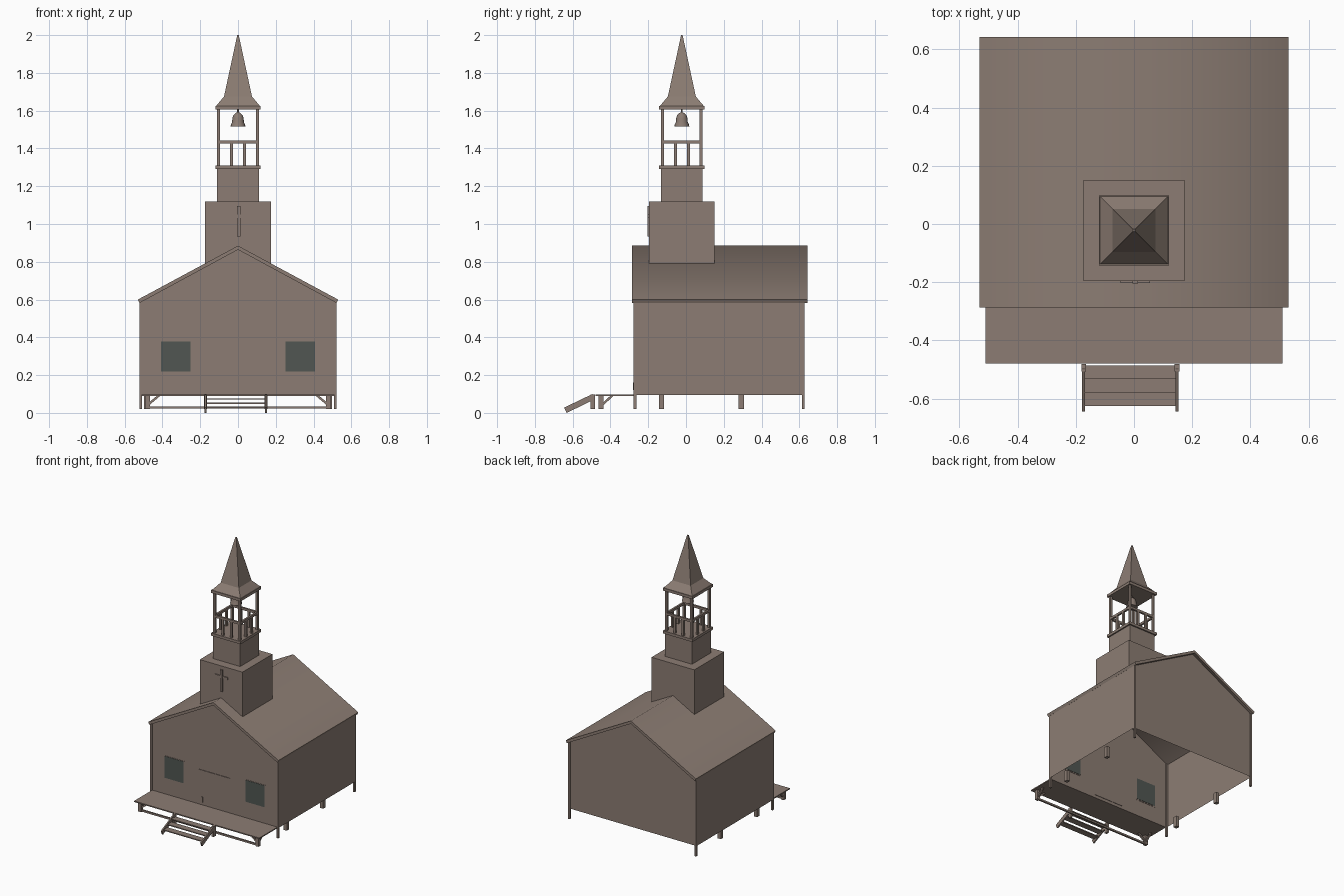
import bpy, bmesh, math
from mathutils import Vector

if "Cube" in bpy.data.objects:
    bpy.data.objects.remove(bpy.data.objects["Cube"])


def material(name, rgb):
    m = bpy.data.materials.new(name)
    m.diffuse_color = (*rgb, 1)
    m.use_nodes = True
    m.node_tree.nodes["Principled BSDF"].inputs["Base Color"].default_value = m.diffuse_color
    return m


WOOD = material("weathered_brown", (0.262, 0.204, 0.172))
GLASS = material("dark_window_green", (0.082, 0.094, 0.084))
CY = -0.022  # tower axis in y


def mesh(name, verts, faces, mat=WOOD, fix=True):
    me = bpy.data.meshes.new(name)
    me.from_pydata(verts, [], faces)
    if fix:
        bm = bmesh.new()
        bm.from_mesh(me)
        bmesh.ops.recalc_face_normals(bm, faces=bm.faces)
        bm.to_mesh(me)
        bm.free()
    me.materials.append(mat)
    ob = bpy.data.objects.new(name, me)
    bpy.context.collection.objects.link(ob)
    return ob


def box(name, x0, x1, y0, y1, z0, z1, mat=WOOD):
    v = [(x, y, z) for x in (x0, x1) for y in (y0, y1) for z in (z0, z1)]
    f = [(0, 1, 3, 2), (4, 6, 7, 5), (0, 4, 5, 1), (2, 3, 7, 6), (0, 2, 6, 4), (1, 5, 7, 3)]
    return mesh(name, v, f, mat)


def square_box(name, half, z0, z1):
    return box(name, -half, half, CY - half, CY + half, z0, z1)


def prism(name, pts, axis, a, b):
    """Extrude a 2D outline along y (points are x,z) or along x (points are y,z)."""
    put = (lambda p, t: (p[0], t, p[1])) if axis == "y" else (lambda p, t: (t, p[0], p[1]))
    n = len(pts)
    v = [put(p, a) for p in pts] + [put(p, b) for p in pts]
    f = [tuple(range(n)), tuple(range(n, 2 * n))]
    f += [(i, (i + 1) % n, n + (i + 1) % n, n + i) for i in range(n)]
    return mesh(name, v, f)


def beam(name, p, q, w):
    """Square bar between two points."""
    p, q = Vector(p), Vector(q)
    ob = box(name, -w / 2, w / 2, -w / 2, w / 2, -(q - p).length / 2, (q - p).length / 2)
    ob.rotation_mode = "QUATERNION"
    ob.rotation_quaternion = (q - p).to_track_quat("Z", "Y")
    ob.location = (p + q) / 2
    return ob


# Hall: open-bottomed thin walls
W, F, B, Z0, EAVE, PEAK = 0.52, -0.27, 0.62, 0.095, 0.585, 0.865
mesh("back_wall", [(W, B, Z0), (-W, B, Z0), (-W, B, EAVE), (0, B, PEAK), (W, B, EAVE)],
     [(0, 1, 2, 3, 4)], fix=False)
mesh("right_wall", [(W, F, Z0), (W, B, Z0), (W, B, EAVE), (W, F, EAVE)], [(0, 1, 2, 3)], fix=False)
mesh("left_wall", [(-W, B, Z0), (-W, F, Z0), (-W, F, EAVE), (-W, B, EAVE)], [(0, 1, 2, 3)], fix=False)

# Front wall in three panels with a two-part gable above
for name, a, b in (("left", -W, -0.175), ("middle", -0.175, 0.18), ("right", 0.18, W)):
    mesh("front_panel_" + name, [(a, F, Z0), (b, F, Z0), (b, F, EAVE), (a, F, EAVE)],
         [(0, 1, 2, 3)], fix=False)
mesh("gable_left", [(-W, F, EAVE), (0, F, EAVE), (0, F, PEAK)], [(0, 1, 2)], fix=False)
mesh("gable_right", [(0, F, EAVE), (W, F, EAVE), (0, F, PEAK)], [(0, 1, 2)], fix=False)

# Corner trims and foundation stubs
for s in (-1, 1):
    for y in (F, B):
        box("corner_trim", s * 0.514 - 0.007, s * 0.514 + 0.007, y - 0.007, y + 0.007, 0.02, 0.585)
    for y in (-0.13, 0.293):
        box("foundation_stub", s * 0.485 - 0.013, s * 0.485 + 0.013, y - 0.014, y + 0.014, 0.02, 0.1)

# Pitched roof slab, smooth over the ridge
roof = prism("roof", [(-0.53, 0.6), (0, 0.885), (0.53, 0.6), (0.521, 0.582), (0, 0.864), (-0.521, 0.582)],
             "y", -0.287, 0.642)
bpy.context.view_layer.objects.active = roof
roof.select_set(True)
bpy.ops.object.shade_smooth_by_angle(angle=math.radians(65))
roof.select_set(False)

# Windows, door and handle
for s in (-1, 1):
    c = s * 0.33
    box("window_frame", c - 0.083, c + 0.083, F - 0.002, F + 0.002, 0.21, 0.38)
    box("window_glass", c - 0.078, c + 0.078, F - 0.004, F + 0.004, 0.218, 0.377, GLASS)
box("door", -0.125, 0.125, F - 0.004, F + 0.003, 0.112, 0.355)
box("door_handle", -0.104, -0.094, F - 0.01, F - 0.004, 0.12, 0.16)

# Porch deck with posts, braces and low rail
box("porch_deck", -0.51, 0.51, -0.48, F, 0.09, 0.098)
box("porch_rail", -0.48, 0.48, -0.456, -0.444, 0.022, 0.035)
for s in (-1, 1):
    x = s * 0.478
    box("porch_post", x - 0.012, x + 0.012, -0.462, -0.438, 0.02, 0.09)
    beam("side_brace", (x, -0.445, 0.042), (x, -0.39, 0.092), 0.012)
    beam("front_brace", (x, -0.45, 0.042), (x - s * 0.06, -0.45, 0.092), 0.012)

# Stairs
for x in (-0.173, 0.148):
    prism("stair_stringer", [(-0.645, 0.028), (-0.495, 0.1), (-0.495, 0.066), (-0.632, 0.0)],
          "x", x - 0.005, x + 0.005)
    box("stair_post", x - 0.008, x + 0.008, -0.506, -0.481, 0.02, 0.098)
for i in range(3):
    y = -0.51 - 0.046 * i
    box("stair_tread", -0.172, 0.147, y - 0.023, y + 0.023, 0.07 - 0.022 * i, 0.077 - 0.022 * i)

# Tower tiers and the cross
square_box("tower_base", 0.174, 0.785, 1.12)
square_box("tower_second_tier", 0.11, 1.12, 1.29)
square_box("belfry_floor", 0.12, 1.29, 1.31)
yf = CY - 0.174
box("cross_upright", -0.005, 0.014, yf - 0.008, yf, 0.935, 1.095)
box("cross_arm", -0.047, 0.055, yf - 0.007, yf, 1.033, 1.05)

# Belfry posts, rails and balusters
R = 0.102
for sx in (-1, 1):
    for sy in (-1, 1):
        x, y = sx * R, CY + sy * R
        box("belfry_post", x - 0.008, x + 0.008, y - 0.008, y + 0.008, 1.31, 1.605)
for s in (-1, 1):
    box("belfry_rail", -R, R, CY + s * R - 0.007, CY + s * R + 0.007, 1.425, 1.442)
    box("belfry_rail", s * R - 0.007, s * R + 0.007, CY - R, CY + R, 1.425, 1.442)
    for t in (-0.034, 0.034):
        y = CY + s * R
        box("baluster", t - 0.008, t + 0.008, y - 0.007, y + 0.007, 1.31, 1.425)
        box("baluster", s * R - 0.007, s * R + 0.007, CY + t - 0.008, CY + t + 0.008, 1.31, 1.425)

# Bell: turned profile
prof = [(0.04, 1.515), (0.037, 1.528), (0.031, 1.54), (0.03, 1.56), (0.024, 1.577), (0.012, 1.588), (0.004, 1.592),
        (0.004, 1.608)]
N = 16
bv = [(r * math.cos(2 * math.pi * k / N), CY + r * math.sin(2 * math.pi * k / N), z)
      for r, z in prof for k in range(N)]
bf = [(i * N + k, i * N + (k + 1) % N, (i + 1) * N + (k + 1) % N, (i + 1) * N + k)
      for i in range(len(prof) - 1) for k in range(N)]
bell = mesh("bell", bv, bf + [tuple(range(N))])
bpy.context.view_layer.objects.active = bell
bell.select_set(True)
bpy.ops.object.shade_smooth_by_angle(angle=math.radians(50))
bell.select_set(False)

# Flared spire on its eave slab
square_box("spire_eave", 0.12, 1.605, 1.625)
rings = [(0.116, 1.625), (0.074, 1.675), (0.004, 2.0)]
sv = [(sx * h, CY + sy * h, z) for h, z in rings for sx, sy in ((-1, -1), (1, -1), (1, 1), (-1, 1))]
sf = [(i * 4 + k, i * 4 + (k + 1) % 4, i * 4 + 4 + (k + 1) % 4, i * 4 + 4 + k)
      for i in range(2) for k in range(4)]
mesh("spire", sv, sf + [(0, 1, 2, 3), (8, 9, 10, 11)])
